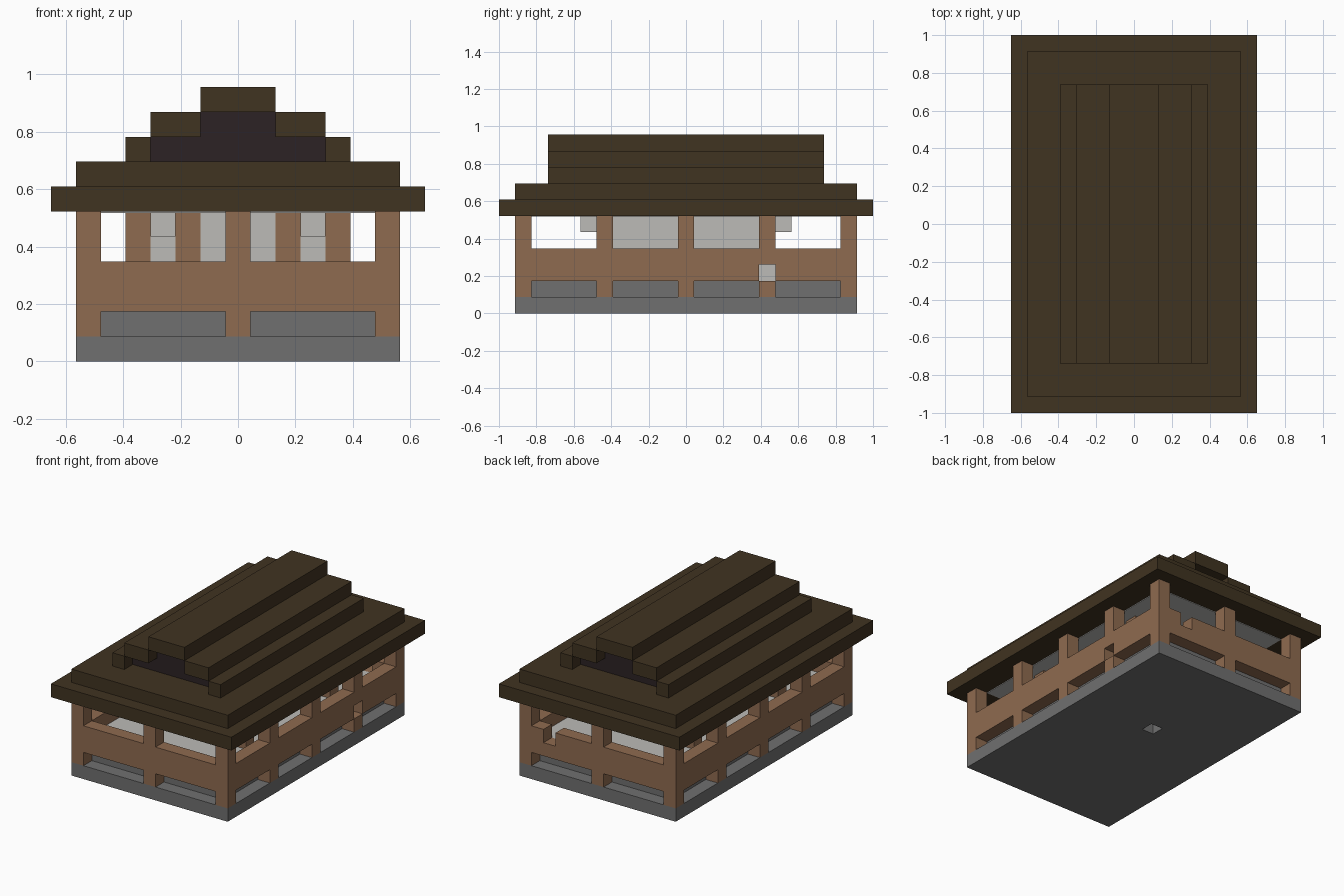
import bpy, bmesh

cube = bpy.data.objects.get("Cube")
if cube:
    bpy.data.objects.remove(cube, do_unlink=True)

U = 2 / 23  # one block; the building is laid out on a block grid


def material(name, rgb):
    m = bpy.data.materials.new(name)
    m.use_nodes = True
    m.diffuse_color = (*rgb, 1)
    bsdf = m.node_tree.nodes["Principled BSDF"]
    bsdf.inputs["Base Color"].default_value = (*rgb, 1)
    bsdf.inputs["Roughness"].default_value = 0.9
    return m


ROOF = material("dark brown", (0.051, 0.033, 0.015))
WALL = material("clay brown", (0.275, 0.147, 0.08))
STONE = material("stone grey", (0.162, 0.162, 0.162))
PALE = material("pale stone", (0.503, 0.497, 0.474))
GABLE = material("dark plum", (0.025, 0.016, 0.018))


def part(name, mat, boxes):
    """Join boxes given as block ranges (x0, x1, y0, y1, z0, z1), centred in x and y."""
    bm = bmesh.new()
    for x0, x1, y0, y1, z0, z1 in boxes:
        verts = bmesh.ops.create_cube(bm, size=1)["verts"]
        for v in verts:
            v.co.x = (x1 if v.co.x > 0 else x0) * U
            v.co.y = (y1 if v.co.y > 0 else y0) * U
            v.co.z = (z1 if v.co.z > 0 else z0) * U
    mesh = bpy.data.meshes.new(name)
    bm.to_mesh(mesh)
    bm.free()
    mesh.materials.append(mat)
    ob = bpy.data.objects.new(name, mesh)
    bpy.context.scene.collection.objects.link(ob)
    return ob


W, D = 6.5, 10.5       # half width and depth of the walls
IW, ID = W - 1, D - 1  # inside of the walls

# Foundation slab with a small opening underneath
part("foundation", STONE, [
    (-W, W, -D, 1.5, 0, 1), (-W, W, 2.5, D, 0, 1),
    (-W, -.5, 1.5, 2.5, 0, 1), (.5, W, 1.5, 2.5, 0, 1)])
part("recessed_base", STONE, [(-IW, IW, -ID, ID, 1, 2)])
part("floor", PALE, [(-IW, IW, -ID, ID, 2, 3)])

# Pillars: short ones between base panels, tall ones between windows
spots = [(s * 6, y) for s in (-1, 1) for y in (-10, -5, 0, 5, 10)]
spots += [(0, -10), (0, 10)]
for name, z0, z1 in (("base_pillars", 1, 2), ("window_pillars", 4, 6)):
    part(name, WALL, [(x - .5, x + .5, y - .5, y + .5, z0, z1) for x, y in spots])

# Wall band below the windows; a block is missing at the back and on one side
part("front_wall", WALL, [(-W, W, -D, -ID, 2, 4)])
part("right_wall", WALL, [(-W, -IW, -ID, ID, 2, 4)])
part("left_wall", WALL, [
    (IW, W, -ID, ID, 3, 4), (IW, W, -ID, 4.5, 2, 3), (IW, W, 5.5, ID, 2, 3)])
part("back_wall", WALL, [
    (-W, W, ID, D, 2, 3), (-W, 3.5, ID, D, 3, 4), (4.5, W, ID, D, 3, 4)])

# Inside: pale partitions with brown posts
part("partitions", PALE, [
    (x - .5, x + .5, -5.5, 5.5, 3, 6) for x in (-3, -1, 1, 3)])
part("partition_brackets", PALE, [
    (x - .5, x + .5, y - .5, y + .5, 5, 6) for x in (-3, 3) for y in (-6, 6)])
part("inner_posts", WALL, [
    (x - .5, x + .5, y - .5, y + .5, 3, 6)
    for x in (-4, -2, 2, 4) for y in (-5, 5)])
part("ceiling", PALE, [(-IW, IW, -ID, ID, 5.95, 6)])

# Stepped roof
part("eaves", ROOF, [(-7.5, 7.5, -11.5, 11.5, 6, 7)])
part("lower_roof", ROOF, [(-W, W, -D, D, 7, 8)])
part("roof_ridge", ROOF, [(-1.5, 1.5, -8.5, 8.5, 10, 11)])
steps = []
for z, outer, inner in ((8, 4.5, 3.5), (9, 3.5, 1.5)):
    steps += [(-outer, -inner, -8.5, 8.5, z, z + 1),
              (inner, outer, -8.5, 8.5, z, z + 1)]
part("roof_steps", ROOF, steps)

# Recessed gable infill at both ends
part("gable_infill", GABLE, [
    (-3.5, 3.5, -7.5, 7.5, 8, 9), (-1.5, 1.5, -7.5, 7.5, 9, 10)])
